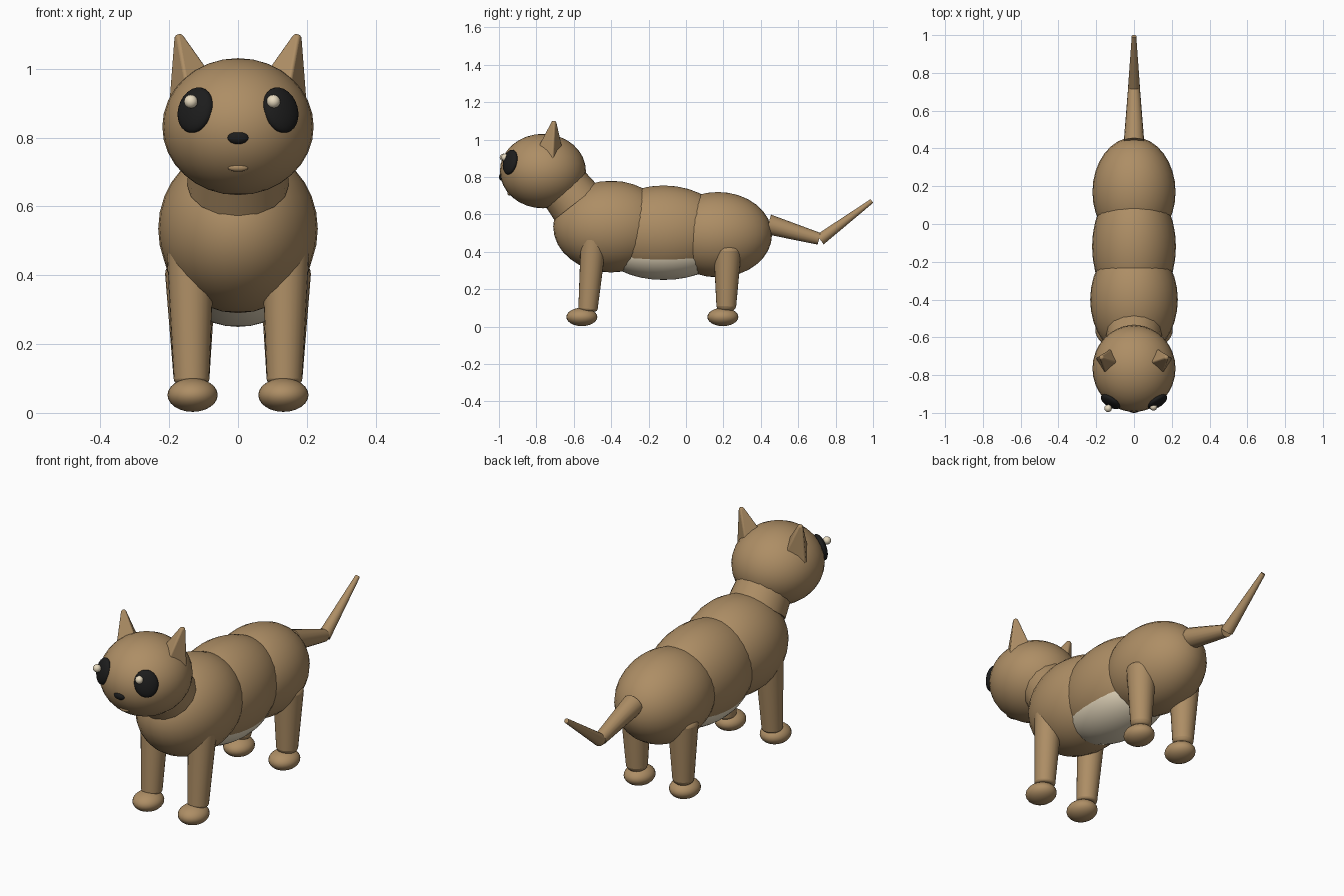
import bpy, math
from mathutils import Vector, Euler

cube = bpy.data.objects.get("Cube")
if cube:
    bpy.data.objects.remove(cube, do_unlink=True)


def material(name, r, g, b):
    m = bpy.data.materials.new(name)
    m.use_nodes = True
    m.diffuse_color = (r, g, b, 1)
    bsdf = next(n for n in m.node_tree.nodes if n.type == 'BSDF_PRINCIPLED')
    bsdf.inputs["Base Color"].default_value = (r, g, b, 1)
    return m


fur = material("brown fur", 0.42, 0.27, 0.13)
cream = material("cream", 0.80, 0.70, 0.52)
black = material("black", 0.012, 0.012, 0.012)


def finish(name, mat, angle=40):
    ob = bpy.context.object
    ob.name = name
    ob.data.name = name
    ob.data.materials.append(mat)
    bpy.ops.object.shade_smooth_by_angle(angle=math.radians(angle))
    return ob


def ellipsoid(name, mat, centre, radii, rot=(0, 0, 0), segs=32):
    bpy.ops.mesh.primitive_uv_sphere_add(segments=segs, ring_count=segs // 2, radius=1,
                                         location=centre, rotation=[math.radians(a) for a in rot])
    bpy.context.object.scale = radii
    return finish(name, mat)


def limb(name, mat, a, b, ra, rb, sides=24, bevel=0, roll=0):
    """Tapered tube from point a to point b."""
    a, b = Vector(a), Vector(b)
    d = b - a
    turn = Vector((0, 0, 1)).rotation_difference(d).to_matrix()
    spin = Euler((0, 0, math.radians(roll))).to_matrix()
    bpy.ops.mesh.primitive_cone_add(vertices=sides, radius1=ra, radius2=rb, depth=d.length,
                                    location=(a + b) / 2, rotation=(turn @ spin).to_euler())
    ob = finish(name, mat)
    if bevel:
        mod = ob.modifiers.new("rounded ends", 'BEVEL')
        mod.width = bevel
        mod.segments = 3
        mod.limit_method = 'ANGLE'
        mod.angle_limit = math.radians(50)
    return ob


# Body
ellipsoid("chest", fur, (0, -0.40, 0.535), (0.232, 0.31, 0.245))
ellipsoid("torso", fur, (0, -0.12, 0.505), (0.222, 0.35, 0.25))
ellipsoid("hips", fur, (0, 0.17, 0.492), (0.22, 0.29, 0.228))
ellipsoid("belly", cream, (0, -0.12, 0.41), (0.19, 0.317, 0.16))

# Head and neck
limb("neck", fur, (0, -0.68, 0.78), (0, -0.588, 0.663), 0.136, 0.148, sides=16)
ellipsoid("head", fur, (0, -0.765, 0.832), (0.22, 0.23, 0.199))
ellipsoid("nose", black, (0, -0.985, 0.80), (0.032, 0.015, 0.019), segs=16)
ellipsoid("mouth", fur, (0, -0.943, 0.713), (0.03, 0.012, 0.012), segs=16)

# Tail
limb("tail_base", fur, (0, 0.44, 0.547), (0, 0.712, 0.47), 0.054, 0.032, sides=16)
limb("tail_tip", fur, (0, 0.717, 0.466), (0, 0.994, 0.672), 0.032, 0.012, sides=16)

# Paired parts
for side, s in (("left", 1), ("right", -1)):
    ellipsoid(side + "_eye", black, (s * 0.124, -0.94, 0.88), (0.058, 0.026, 0.068),
              rot=(-14, s * -8, s * 35), segs=24)
    ellipsoid(side + "_eye_glint", cream, (s * 0.12 - 0.017, -0.972 + s * 0.004, 0.905),
              (0.02, 0.02, 0.02), segs=16)
    limb(side + "_ear", fur, (s * 0.125, -0.73, 0.92), (s * 0.174, -0.705, 1.10),
         0.083, 0.014, sides=4, bevel=0.008, roll=s * 14)
    limb(side + "_front_leg", fur, (s * 0.135, -0.525, 0.085), (s * 0.138, -0.492, 0.48),
         0.051, 0.07, bevel=0.012)
    limb(side + "_back_leg", fur, (s * 0.135, 0.215, 0.085), (s * 0.138, 0.222, 0.43),
         0.051, 0.076, bevel=0.025)
    for end, y in (("front", -0.557), ("back", 0.197)):
        ellipsoid(f"{side}_{end}_foot", fur, (s * 0.132, y, 0.052), (0.073, 0.083, 0.049), segs=24)
